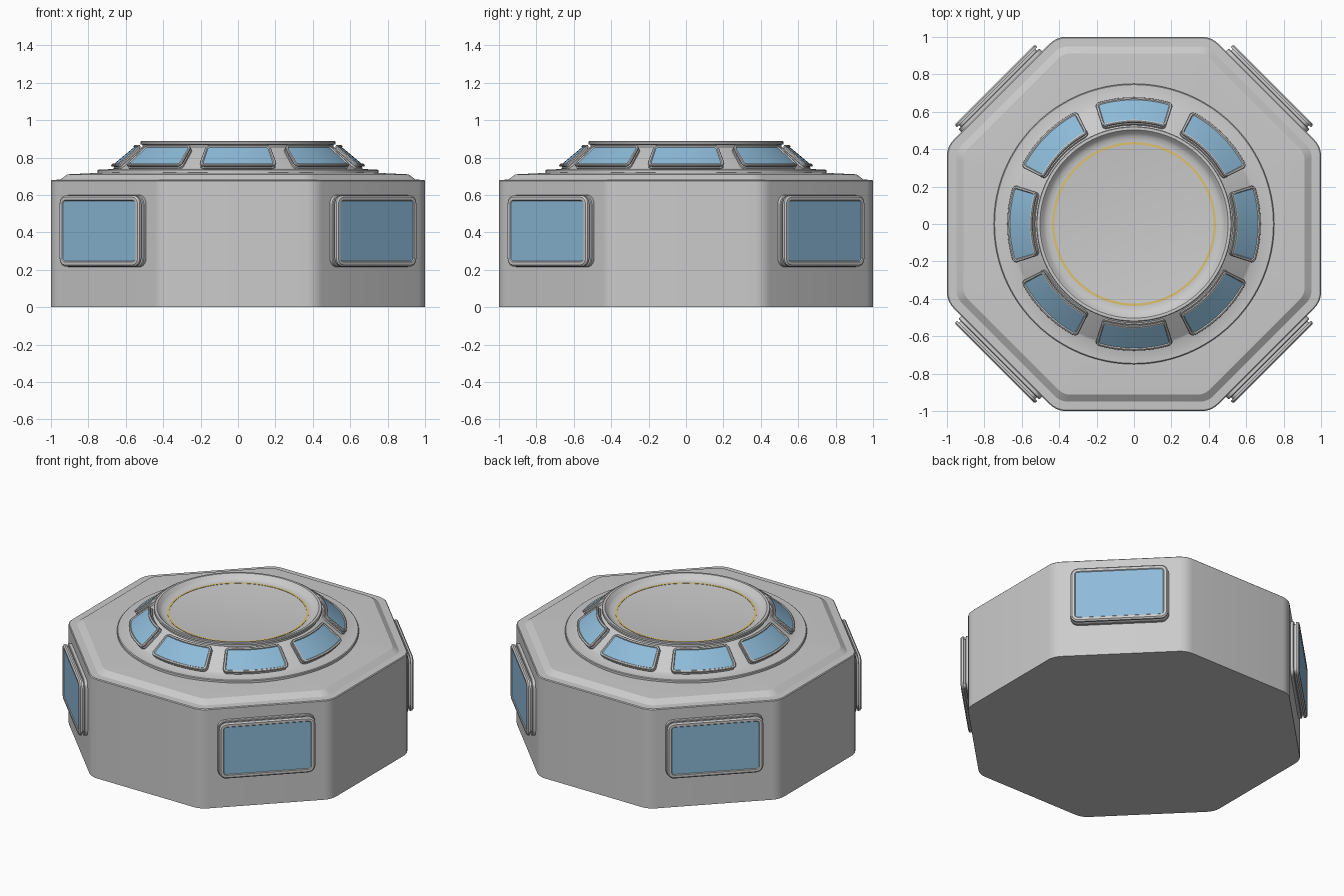
import bpy, bmesh
from math import sin, cos, pi, radians, sqrt, tan

if "Cube" in bpy.data.objects:
    bpy.data.objects.remove(bpy.data.objects["Cube"])

def material(name, color):
    m = bpy.data.materials.new(name)
    m.diffuse_color = color
    m.use_nodes = True
    m.node_tree.nodes["Principled BSDF"].inputs["Base Color"].default_value = m.diffuse_color
    return m

GLASS = material("blue_glass", (0.27, 0.50, 0.70, 1))
YELLOW = material("yellow_paint", (0.72, 0.55, 0.16, 1))

def finish(name, bm, mat=None, angle=30):
    bmesh.ops.recalc_face_normals(bm, faces=bm.faces)
    me = bpy.data.meshes.new(name)
    bm.to_mesh(me)
    bm.free()
    ob = bpy.data.objects.new(name, me)
    bpy.context.collection.objects.link(ob)
    if mat:
        me.materials.append(mat)
    bpy.ops.object.select_all(action='DESELECT')
    bpy.context.view_layer.objects.active = ob
    ob.select_set(True)
    bpy.ops.object.shade_smooth_by_angle(angle=radians(angle))
    return ob

def loft(bm, rings, closed=False):
    """Skin matching closed rings of points; returns the vertex rings."""
    vs = [[bm.verts.new(p) for p in r] for r in rings]
    n = len(vs[0])
    pairs = list(zip(vs, vs[1:])) + ([(vs[-1], vs[0])] if closed else [])
    for a, b in pairs:
        for i in range(n):
            j = (i + 1) % n
            bm.faces.new((a[i], a[j], b[j], b[i]))
    return vs

def circle(r, z, n=96):
    return [(r * cos(2 * pi * i / n), r * sin(2 * pi * i / n), z) for i in range(n)]

def octagon(apothem, z, rad=0.12, seg=5):
    """Octagon with flats on the axes and rounded corners."""
    pts = []
    for k in range(8):
        a = pi / 8 + k * pi / 4
        c = (apothem - rad) / cos(pi / 8)
        for i in range(seg + 1):
            t = a - pi / 8 + pi / 4 * i / seg
            pts.append((c * cos(a) + rad * cos(t), c * sin(a) + rad * sin(t), z))
    return pts

def rounded_rect(w, h, r, seg=5, edge=8):
    """Half sizes w, h; upper half right to left, then its mirror image."""
    top = [(w - r + r * cos(pi / 2 * i / seg), h - r + r * sin(pi / 2 * i / seg)) for i in range(seg + 1)]
    mid = [((w - r) * (1 - 2 * i / edge), h) for i in range(1, edge)]
    top += mid + [(-x, y) for x, y in reversed(top)]
    return top + [(x, -y) for x, y in reversed(top)]

def window(name, place, w, h, r, profile, glass_inset, glass_n):
    """Frame from (inset, height) profile plus a pane; place maps u, v, n to space."""
    def ring(inset, n):
        return [place(u, v, n) for u, v in rounded_rect(w - inset, h - inset, max(r - inset, 0.012))]
    bm = bmesh.new()
    loft(bm, [ring(i, n) for i, n in profile], closed=True)
    finish(name + "_frame", bm)
    bm = bmesh.new()
    vs = [bm.verts.new(p) for p in ring(glass_inset, glass_n)]
    n = len(vs)
    for k in range(n // 2 - 1):
        bm.faces.new((vs[k], vs[k + 1], vs[n - 2 - k], vs[n - 1 - k]))
    ob = finish(name + "_glass", bm, GLASS)
    # make the open pane face outwards
    me = ob.data
    c = me.polygons[len(me.polygons) // 2]
    if c.normal.x * c.center.x + c.normal.y * c.center.y < 0:
        me.flip_normals()

# octagonal body with stepped roof edge
bm = bmesh.new()
vs = loft(bm, [octagon(1.0, 0), octagon(1.0, 0.675), octagon(0.995, 0.68), octagon(0.95, 0.682, 0.10),
               octagon(0.912, 0.71, 0.09), octagon(0.70, 0.72, 0.07)])
bm.faces.new(vs[0])
bm.faces.new(vs[-1])
finish("octagonal_body", bm, angle=20)

# turret: base disc, sloped wall, rim and recessed top
profile = [(0.75, 0.70), (0.75, 0.732), (0.745, 0.736), (0.662, 0.738), (0.65, 0.745), (0.53, 0.845),
           (0.51, 0.855), (0.51, 0.868), (0.522, 0.871), (0.522, 0.884), (0.518, 0.887), (0.503, 0.887),
           (0.498, 0.883), (0.485, 0.866), (0.468, 0.856), (0.445, 0.852)]
bm = bmesh.new()
vs = loft(bm, [circle(r, z) for r, z in profile])
bm.faces.new(vs[0])
bm.faces.new(vs[-1])
finish("turret", bm)

# yellow marking ring on the recessed top
bm = bmesh.new()
loft(bm, [circle(0.425, 0.851), circle(0.425, 0.854), circle(0.438, 0.854), circle(0.438, 0.851)], closed=True)
finish("marking_ring", bm, YELLOW)

# side windows on the four diagonal walls
for k in range(4):
    a = pi / 4 + k * pi / 2
    def on_wall(u, v, n, a=a):
        d = 1.0 + n
        return (d * cos(a) - u * sin(a), d * sin(a) + u * cos(a), 0.407 + v)
    window(f"side_window_{k + 1}", on_wall, 0.306, 0.193, 0.05,
           [(0, -0.02), (0, 0.018), (0.004, 0.022), (0.018, 0.022), (0.018, 0.034), (0.003, 0.034),
            (0.003, 0.046), (0.012, 0.054), (0.028, 0.054), (0.033, 0.048), (0.033, -0.02)], 0.032, 0.049)

# eight curved windows around the sloped turret wall
for k in range(8):
    a = k * pi / 4
    def on_cone(u, v, n, a=a):
        r = 0.595 - 0.77 * v + 0.64 * n
        t = a + u / 0.61
        return (r * cos(t), r * sin(t), 0.791 + 0.64 * v + 0.77 * n)
    window(f"turret_window_{k + 1}", on_cone, 0.193, 0.086, 0.028,
           [(0, -0.01), (0, 0.010), (0.009, 0.011), (0.009, 0.018), (0, 0.019), (0, 0.026), (0.004, 0.030),
            (0.013, 0.030), (0.017, 0.024), (0.017, -0.01)], 0.016, 0.024)
